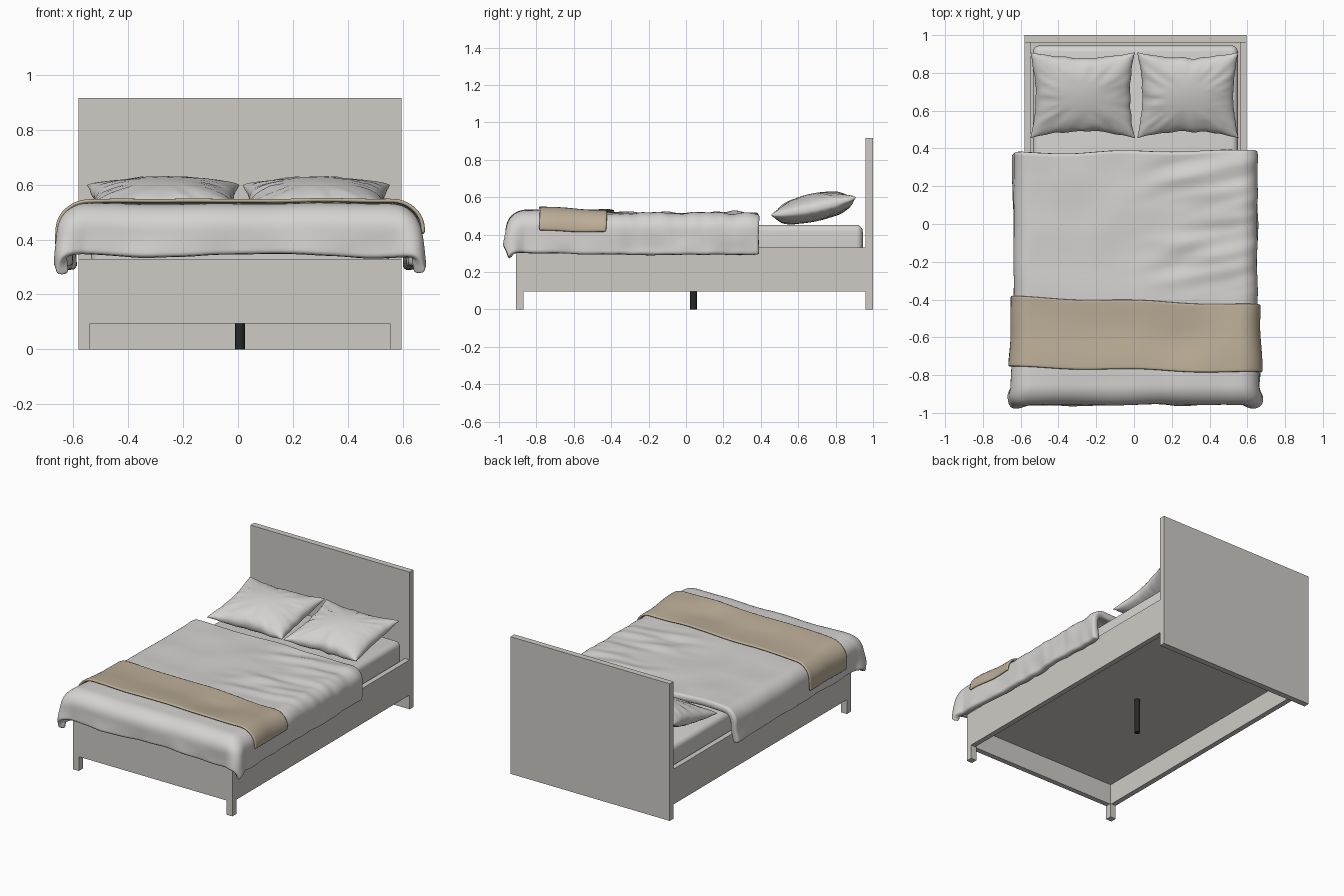
import bpy, bmesh, math
from mathutils import Vector, Matrix, noise

if "Cube" in bpy.data.objects:
    bpy.data.objects.remove(bpy.data.objects["Cube"], do_unlink=True)

CX = 0.0075   # centre line of the frame


def material(name, rgb):
    m = bpy.data.materials.new(name)
    m.use_nodes = True
    m.diffuse_color = (*rgb, 1)
    m.node_tree.nodes["Principled BSDF"].inputs["Base Color"].default_value = (*rgb, 1)
    return m


FRAME = material("painted frame", (0.62, 0.60, 0.56))
LINEN = material("white linen", (0.66, 0.65, 0.63))
TAN = material("tan throw", (0.50, 0.42, 0.31))
BLACK = material("black metal", (0.02, 0.02, 0.02))


def finish(name, bm, mat, smooth=False):
    bmesh.ops.recalc_face_normals(bm, faces=bm.faces)
    me = bpy.data.meshes.new(name)
    bm.to_mesh(me)
    bm.free()
    me.materials.append(mat)
    ob = bpy.data.objects.new(name, me)
    bpy.context.collection.objects.link(ob)
    if smooth:
        me.shade_smooth()
    return ob


def box(name, lo, hi, mat):
    lo, hi = Vector(lo), Vector(hi)
    bm = bmesh.new()
    bmesh.ops.create_cube(bm, size=1, matrix=Matrix.Translation((lo + hi) / 2)
                          @ Matrix.Diagonal((*(hi - lo), 1)))
    return finish(name, bm, mat)


def sheet(name, nu, nv, point, mat):
    """Grid of nu x nv quads; point(u, v) takes 0..1 values. Faces look up."""
    bm = bmesh.new()
    rows = [[bm.verts.new(point(i / nu, j / nv)) for i in range(nu + 1)]
            for j in range(nv + 1)]
    for a, b in zip(rows, rows[1:]):
        for i in range(nu):
            bm.faces.new((a[i], a[i + 1], b[i + 1], b[i]))
    return finish(name, bm, mat, True)


def thicken(ob, thickness):
    s = ob.modifiers.new("thickness", "SOLIDIFY")
    s.thickness, s.offset = thickness, -1
    d = ob.modifiers.new("soft edges", "SUBSURF")
    d.levels = d.render_levels = 1


def ramp(x, a, b):
    t = min(max((x - a) / (b - a), 0), 1)
    return t * t * (3 - 2 * t)


# Bed frame
box("headboard", (-0.58, 0.96, 0), (0.595, 1, 0.915), FRAME)
for side, name in ((-1, "right"), (1, "left")):
    def span(a, b):
        return sorted((CX + side * a, CX + side * b))
    x0, x1 = span(0.5525, 0.5875)
    box(name + "_side_rail", (x0, -0.91, 0.095), (x1, 0.96, 0.33), FRAME)
    x0, x1 = span(0.5455, 0.5875)
    box(name + "_front_leg", (x0, -0.91, 0), (x1, -0.868, 0.095), FRAME)
box("foot_panel", (-0.545, -0.91, 0.095), (0.56, -0.875, 0.33), FRAME)
box("base_panel", (-0.545, -0.875, 0.235), (0.56, 0.96, 0.25), FRAME)

bm = bmesh.new()
bmesh.ops.create_cone(bm, cap_ends=True, segments=24, radius1=0.018, radius2=0.018,
                      depth=0.237, matrix=Matrix.Translation((CX, 0.04, 0.1185)))
finish("centre_leg", bm, BLACK, True)
bpy.context.view_layer.objects.active = bpy.data.objects["centre_leg"]
bpy.data.objects["centre_leg"].select_set(True)
bpy.ops.object.shade_smooth_by_angle()

# Mattress
mattress = box("mattress", (-0.535, -0.87, 0.25), (0.55, 0.945, 0.452), LINEN)
bevel = mattress.modifiers.new("round", "BEVEL")
bevel.width, bevel.segments = 0.035, 5
mattress.data.shade_smooth()

# Bedding that falls over the sides and the foot of the mattress
HALF, FOOT, TOP, BEND = 0.555, -0.855, 0.515, 0.09


def drape(s, t, lift=0.0):
    """Map flat cloth position (s, t) to its hanging place."""
    ex, ey = max(abs(s) - HALF, 0), max(FOOT - t, 0)
    sx = math.copysign(1, s)
    x, y = max(-HALF, min(HALF, s)), max(t, FOOT)
    d = (ex ** 4 + ey ** 4) ** 0.25
    r = BEND + lift
    a = min(d / r, math.pi / 2)
    straight = max(d - r * math.pi / 2, 0)
    out, drop = r * math.sin(a), r * (1 - math.cos(a)) + straight
    wave = noise.noise(Vector((s * 4, t * 4, 3)))
    fold = noise.noise(Vector((s * 3 + t * 2, t * 13 - s * 3, 7)))
    out += straight * 0.12 * noise.noise(Vector((s * 7, t * 7, 1)))
    height = 0.010 * wave + 0.016 * fold * ramp(s, -0.1, 0.35) * ramp(t, -0.5, -0.2)
    height += 0.018 * ramp(-t, 0.55, 0.8)
    if d > 0:
        nx, ny = ex / math.hypot(ex, ey), ey / math.hypot(ex, ey)
        corner = (2 * nx * ny) ** 2
        out *= 1 + 0.55 * corner * ramp(d, 0, 0.25)
        out += 0.7 * height * min(d / r, 1)
        x += sx * nx * out
        y -= ny * out
    z = TOP + lift - drop + height * (1 - 0.5 * ramp(d, 0, 0.2))
    return Vector((CX + x, y, z))


def duvet_point(u, v):
    s = (2 * u - 1) * (HALF + 0.275)
    head = 0.375 + 0.02 * u + 0.006 * math.sin(u * 17)
    foot = FOOT - 0.235 + 0.008 * math.sin(u * 14)
    return drape(s, foot + (head - foot) * v)


thicken(sheet("duvet", 84, 84, duvet_point, LINEN), 0.045)


def throw_point(u, v):
    s = -(HALF + 0.235) + u * (2 * HALF + 0.415)
    near, far = -0.755 - 0.035 * u, -0.38 - 0.05 * u
    ripple = 0.005 * math.sin(u * 15)
    return drape(s, near + (far - near) * v + ripple, 0.017)


thicken(sheet("throw_blanket", 80, 24, throw_point, TAN), 0.014)


# Pillows
def pillow(name, cx, half_w, seed):
    tilt = Matrix.Translation((cx, 0.685, 0.535)) @ Matrix.Rotation(math.radians(12), 4, "X")

    def half(sign):
        def point(u, v):
            a, b = math.sin((u - 0.5) * math.pi), math.sin((v - 0.5) * math.pi)
            edge = (1 - a * a) * (1 - b * b)
            pinch = 0.1 + 0.03 * noise.noise(Vector((a * 4, b * 4, seed)))
            x = half_w * a * (1 - pinch * (1 - b * b))
            y = 0.232 * b * (1 - 1.5 * pinch * (1 - a * a))
            puff = max(edge, 0) ** 0.42
            angle = math.atan2(b, a)
            crease = 0.012 * noise.noise(Vector((6 * math.cos(angle), 6 * math.sin(angle), seed)))
            crease *= ramp(math.hypot(a, b), 0.3, 0.8)
            z = sign * puff * ((0.085 if sign > 0 else 0.065) + crease)
            z += 0.015 * b * b * ramp(abs(a), 0.5, 1)
            return tilt @ Vector((x, y, z))
        return point

    bm = bmesh.new()
    for sign in (1, -1):
        tmp = sheet("half", 40, 40, half(sign), LINEN)
        me = tmp.data
        bm.from_mesh(me)
        bpy.data.objects.remove(tmp)
        bpy.data.meshes.remove(me)
    bmesh.ops.remove_doubles(bm, verts=bm.verts, dist=0.0002)
    finish(name, bm, LINEN, True)


pillow("right_pillow", -0.272, 0.277, 2.3)
pillow("left_pillow", 0.285, 0.268, 8.1)
